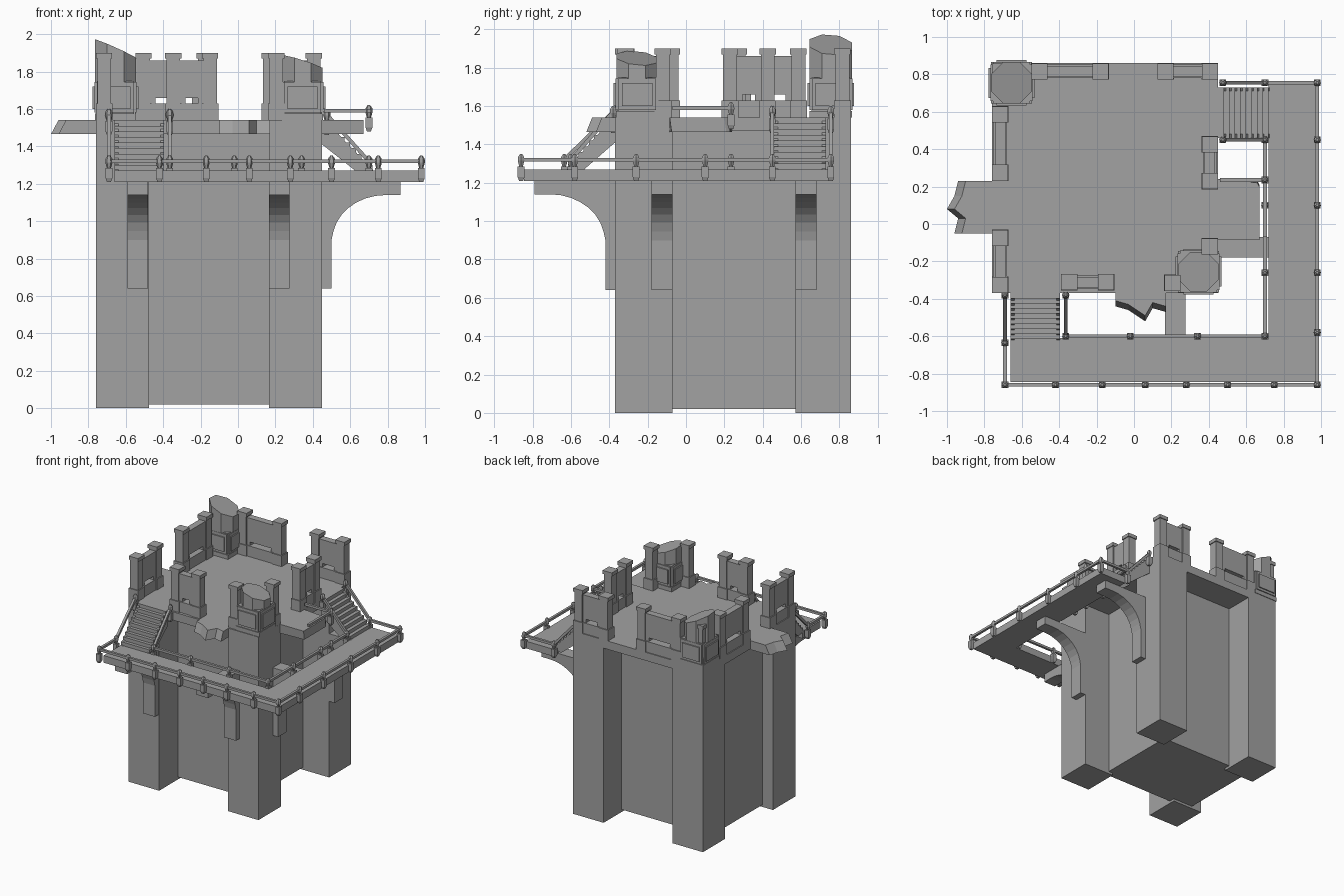
import bpy, bmesh, math
from mathutils import Vector

if "Cube" in bpy.data.objects:
    bpy.data.objects.remove(bpy.data.objects["Cube"], do_unlink=True)

stone = bpy.data.materials.new("grey_stone")
stone.use_nodes = True
stone.diffuse_color = (0.36, 0.36, 0.36, 1)
stone.node_tree.nodes["Principled BSDF"].inputs["Base Color"].default_value = (0.36, 0.36, 0.36, 1)


def finish(name, bm):
    bmesh.ops.recalc_face_normals(bm, faces=bm.faces)
    mesh = bpy.data.meshes.new(name)
    bm.to_mesh(mesh)
    bm.free()
    mesh.materials.append(stone)
    obj = bpy.data.objects.new(name, mesh)
    bpy.context.scene.collection.objects.link(obj)
    return obj


def loft(bm, lower, upper):
    a = [bm.verts.new(p) for p in lower]
    b = [bm.verts.new(p) for p in upper]
    n = len(a)
    bm.faces.new(a)
    bm.faces.new(b)
    for i in range(n):
        bm.faces.new((a[i], a[(i + 1) % n], b[(i + 1) % n], b[i]))


def add_box(bm, x0, x1, y0, y1, z0, z1):
    base = [(x0, y0), (x1, y0), (x1, y1), (x0, y1)]
    loft(bm, [(x, y, z0) for x, y in base], [(x, y, z1) for x, y in base])


def box(name, *bounds):
    bm = bmesh.new()
    add_box(bm, *bounds)
    return finish(name, bm)


def add_bar(bm, p, q, r=0.01):
    # square bar between two points
    p, q = Vector(p), Vector(q)
    rot = (q - p).to_track_quat('Z', 'Y')
    ring = [rot @ Vector((u * r, v * r, 0)) for u, v in ((-1, -1), (1, -1), (1, 1), (-1, 1))]
    loft(bm, [p + v for v in ring], [q + v for v in ring])


# tower: core, corner piers and top slab
X0, X1, Y0, Y1, DECK, FLOOR = -0.76, 0.45, -0.37, 0.86, 1.54, 1.27
box("tower_core", -0.665, 0.205, -0.12, 0.62, 0.02, 1.5)
for side, xa, xb in (("left", 0.165, X1), ("right", X0, -0.475)):
    for end, ya, yb in (("front", Y0, -0.07), ("back", 0.57, Y1)):
        box(f"{end}_{side}_pier", xa, xb, ya, yb, 0, 1.47)
box("top_slab", X0, X1, Y0, Y1, 1.47, DECK)


# broken bridge stubs
def stub(name, root, edge, push):
    bm = bmesh.new()
    top = root + edge
    low = root + [(x + push[0], y + push[1]) for x, y in edge]
    loft(bm, [(x, y, 1.465) for x, y in low], [(x, y, DECK) for x, y in top])
    finish(name, bm)


stub("right_bridge_stub", [(X0, -0.05), (X0, 0.23)],
     [(-0.9, 0.23), (-0.92, 0.15), (-0.96, 0.08), (-0.9, 0.03), (-0.92, -0.05)], (-0.04, 0))
stub("front_bridge_stub", [(0.17, Y0), (-0.1, Y0)],
     [(-0.1, -0.41), (-0.03, -0.43), (0.06, -0.49), (0.1, -0.42), (0.17, -0.44)], (0, -0.03))
stub("left_bridge_stub", [(X1, 0.24), (X1, -0.085)],
     [(0.67, -0.085), (0.67, 0.2), (0.66, 0.22)], (0, 0.01))

# lower walkway
box("front_walkway", -0.66, 0.97, -0.845, -0.61, 1.21, FLOOR)
box("left_walkway", 0.72, 0.97, -0.61, 0.745, 1.21, FLOOR)


# curved brackets, given as distance from the wall and height
def bracket(name, place):
    prof = [(-0.02, 1.21), (-0.02, 0.64), (0.05, 0.64), (0.05, 0.9)]
    for k in range(1, 9):
        a = k * math.pi / 16
        prof.append((0.34 - 0.285 * math.cos(a), 0.9 + 0.24 * math.sin(a)))
    prof += [(0.42, 1.14), (0.42, 1.21)]
    bm = bmesh.new()
    loft(bm, [place(d, z, 0) for d, z in prof], [place(d, z, 0.11) for d, z in prof])
    finish(name, bm)


for i, x in enumerate((-0.59, 0.165)):
    bracket(f"front_bracket_{i + 1}", lambda d, z, w: (x + w, Y0 - d, z))
for i, y in enumerate((-0.18, 0.57)):
    bracket(f"left_bracket_{i + 1}", lambda d, z, w: (X1 + d, y + w, z))


# stairs: run t goes from the walkway up to the deck
def stairs(name, place, width):
    bm = bmesh.new()
    steps = 9
    for k in range(steps):
        t0, t1 = k / steps, (k + 1.1) / steps
        z = FLOOR + (DECK - FLOOR) * (k + 1) / steps
        sec = [(t0, z - 0.04), (t1, z - 0.04), (t1, z), (t0, z)]
        loft(bm, [place(t, 0, h) for t, h in sec], [place(t, width, h) for t, h in sec])
    for w in (0, width - 0.02):
        sec = [(-0.02, FLOOR), (0.25, FLOOR - 0.02), (1, DECK - 0.13), (1, DECK), (0.95, DECK)]
        loft(bm, [place(t, w, h) for t, h in sec], [place(t, w + 0.02, h) for t, h in sec])
    finish(name, bm)


stairs("front_stairs", lambda t, w, z: (-0.66 + w, -0.615 + t * 0.245, z), 0.265)
stairs("left_stairs", lambda t, w, z: (0.72 - t * 0.27, 0.46 + w, z), 0.27)


# railings: posts with tapered feet and rounded knobs, joined by square bars
def railing(name, points):
    bm = bmesh.new()
    for x, y, z in points:
        add_box(bm, x - 0.018, x + 0.018, y - 0.018, y + 0.018, z - 0.04, z + 0.015)
        foot = [(x + u, y + v) for u, v in ((-0.018, -0.018), (0.018, -0.018), (0.018, 0.018), (-0.018, 0.018))]
        loft(bm, [(x + (u - x) * 0.6, y + (v - y) * 0.6, z - 0.06) for u, v in foot],
             [(u, v, z - 0.04) for u, v in foot])
        prof = [(0.011, 0.015), (0.02, 0.045), (0.018, 0.065), (0.007, 0.08)]
        for (r0, h0), (r1, h1) in zip(prof, prof[1:]):
            loft(bm, *[[(x + r * math.cos(k * math.pi / 3), y + r * math.sin(k * math.pi / 3), z + h)
                        for k in range(6)] for r, h in ((r0, h0), (r1, h1))])
    for (x, y, z), (u, v, w) in zip(points, points[1:]):
        add_bar(bm, (x, y, z + 0.05), (u, v, w + 0.05))
    finish(name, bm)


F, D = FLOOR, DECK
xs = (-0.69, -0.42, -0.17, 0.06, 0.28, 0.5, 0.75)
ys = (-0.86, -0.58, -0.26, 0.1, 0.45, 0.755)
railing("outer_railing", [(-0.69, -0.38, D - 0.02), (-0.69, -0.635, F)] + [(x, -0.86, F) for x in xs]
        + [(0.98, y, F) for y in ys] + [(0.7, 0.755, F), (0.475, 0.755, D - 0.02)])
railing("inner_railing", [(-0.365, -0.38, D - 0.02)] + [(x, -0.6, F) for x in (-0.365, -0.02, 0.34, 0.7)]
        + [(0.7, -0.26, F), (0.7, 0.1, F), (0.7, 0.235, F), (0.7, 0.45, F), (0.475, 0.45, D - 0.02)])
railing("bridge_railing", [(0.7, 0.235, D)])
bm = bmesh.new()
add_bar(bm, (0.46, 0.235, D + 0.05), (0.7, 0.235, D + 0.05))
add_bar(bm, (0.7, -0.07, D + 0.05), (0.7, 0.235, D + 0.05))
finish("bridge_rails", bm)


# parapet posts and panels; a..b runs along the wall, c is the outer line, s points inward
def add_post(bm, x, y, half=0.036):
    for h, z0, z1 in ((half + 0.008, DECK, 1.63), (half, 1.63, 1.87), (half + 0.007, 1.87, 1.9)):
        add_box(bm, x - h, x + h, y - h, y + h, z0, z1)


def parapet(name, along_x, a, b, c, s):
    bm = bmesh.new()
    mid = c + s * 0.044

    def part(u0, u1, z0, z1, half=0.028):
        lim = (u0, u1, mid - half, mid + half) if along_x else (mid - half, mid + half, u0, u1)
        add_box(bm, *lim, z0, z1)

    for u in (a + 0.044, b - 0.044):
        add_post(bm, *((u, mid) if along_x else (mid, u)))
    part(a + 0.05, b - 0.05, DECK, 1.63, 0.036)
    part(a + 0.07, b - 0.07, 1.66, 1.86)
    part(a + 0.07, a + 0.11, 1.63, 1.66)
    part(b - 0.11, b - 0.07, 1.63, 1.66)
    finish(name, bm)


parapet("back_parapet_right", True, -0.55, -0.135, Y1, -1)
parapet("back_parapet_left", True, 0.125, X1, Y1, -1)
parapet("right_parapet_back", False, 0.23, 0.63, X0, 1)
parapet("right_parapet_front", False, Y0, -0.03, X0, 1)
parapet("front_parapet", True, -0.39, -0.105, -0.355, 1)
parapet("left_parapet", False, 0.185, 0.47, X1, -1)


# ruined corner turrets: framed base with a broken, chamfered stump
def turret(name, x, y, half, stump, top, tilt_x, tilt_y):
    bm = bmesh.new()
    add_box(bm, x - half, x + half, y - half, y + half, DECK, 1.75)
    add_box(bm, x - half - 0.01, x + half + 0.01, y - half - 0.01, y + half + 0.01, DECK, 1.575)
    for g, w, z0, z1 in ((0.012, 0.098, 1.58, 1.745), (0.022, 0.08, 1.6, 1.72)):
        add_box(bm, x - half - g, x + half + g, y - w, y + w, z0, z1)
        add_box(bm, x - w, x + w, y - half - g, y + half + g, z0, z1)
    ring = [(stump * math.cos((k + 0.5) * math.pi / 4), stump * math.sin((k + 0.5) * math.pi / 4)) for k in range(8)]
    loft(bm, [(x + u, y + v, 1.74) for u, v in ring],
         [(x + u, y + v, top + u * tilt_x + v * tilt_y) for u, v in ring])
    finish(name, bm)


turret("back_right_turret", -0.655, 0.755, 0.1, 0.119, 1.92, -0.45, -0.08)
turret("front_left_turret", 0.345, -0.255, 0.1, 0.115, 1.85, -0.32, -0.1)
bm = bmesh.new()
for px, py in ((0.205, -0.315), (0.405, -0.12), (-0.715, 0.815)):
    add_post(bm, px, py)
finish("turret_posts", bm)
